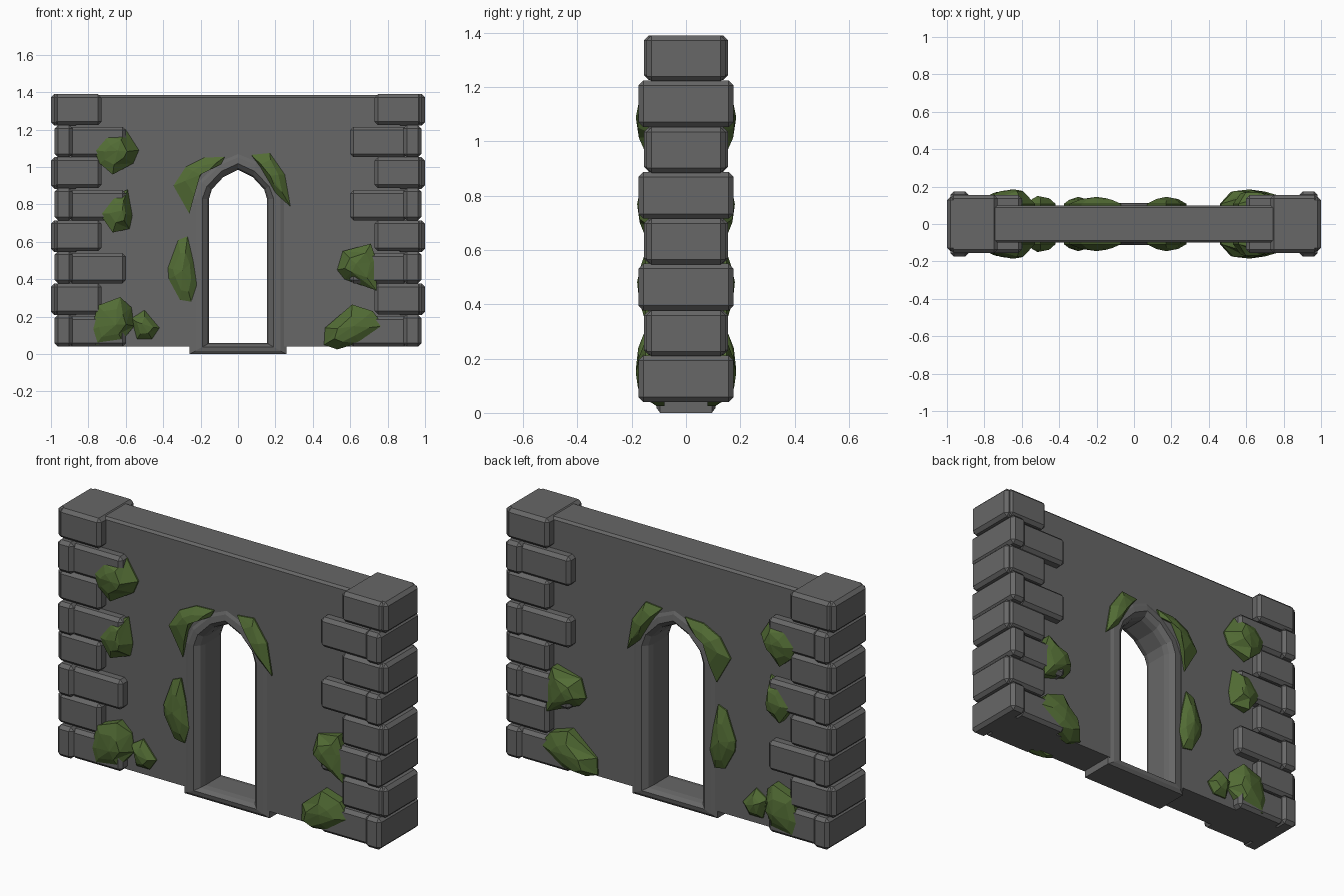
import bpy, bmesh, random
from mathutils import Vector

if "Cube" in bpy.data.objects:
    bpy.data.objects.remove(bpy.data.objects["Cube"])

random.seed(4)


def material(name, rgb):
    m = bpy.data.materials.new(name)
    m.diffuse_color = (*rgb, 1)
    m.use_nodes = True
    m.node_tree.nodes["Principled BSDF"].inputs["Base Color"].default_value = m.diffuse_color
    return m


STONE = material("grey stone", (0.135, 0.135, 0.135))
MOSS = material("moss green", (0.085, 0.15, 0.035))


def finish(bm, name, mat):
    bmesh.ops.recalc_face_normals(bm, faces=bm.faces)
    me = bpy.data.meshes.new(name)
    bm.to_mesh(me)
    bm.free()
    me.materials.append(mat)
    ob = bpy.data.objects.new(name, me)
    bpy.context.collection.objects.link(ob)
    return ob


def block(name, x0, x1, hy, z0, z1, bevel=0.018):
    """Chamfered stone block, symmetric in y."""
    bm = bmesh.new()
    bmesh.ops.create_cube(bm, size=1)
    for v in bm.verts:
        v.co = Vector(((x0 + x1) / 2 + v.co.x * (x1 - x0), v.co.y * 2 * hy,
                       (z0 + z1) / 2 + v.co.z * (z1 - z0)))
    bmesh.ops.bevel(bm, geom=bm.edges[:], offset=bevel, segments=1, affect='EDGES')
    return finish(bm, name, STONE)


def mirrored(half):
    """Half outline from bottom right to the apex, completed on the left."""
    return half + [(-x, z) for x, z in reversed(half[:-1])]


# door frame: closed ring, inner and outer outline
outer = mirrored([(.258, 0), (.258, .83), (.215, .93), (.1, 1.04), (0, 1.08)])
inner = mirrored([(.155, .058), (.155, .83), (.14, .88), (.08, .945), (0, .985)])

# wall slab with doorway notch hidden under the frame
notch = [(o[0] * .5 + i[0] * .5, max(.04, o[1] * .5 + i[1] * .5))
         for o, i in zip(outer, inner)]
notch[0], notch[-1] = (notch[0][0], .04), (notch[-1][0], .04)
outline = [(.96, .04), (.96, 1.385), (-.96, 1.385), (-.96, .04)] + notch[::-1]
bm = bmesh.new()
face = bm.faces.new([bm.verts.new((x, -.1, z)) for x, z in outline])
ext = bmesh.ops.extrude_face_region(bm, geom=[face])
bmesh.ops.translate(bm, vec=(0, .2, 0),
                    verts=[g for g in ext['geom'] if isinstance(g, bmesh.types.BMVert)])
top = [e for e in bm.edges if all(v.co.z > 1.38 for v in e.verts)
       and abs(e.verts[0].co.x - e.verts[1].co.x) > 1]
bmesh.ops.bevel(bm, geom=top, offset=.012, segments=1, affect='EDGES')
finish(bm, "wall", STONE)

# frame cross-section: (fraction from outer to inner, y)
section = [(0, -.095), (.3, -.108), (.65, -.112), (.9, -.09), (1, -.06)]
section += [(t, -y) for t, y in reversed(section)]
bm = bmesh.new()
rings = [[bm.verts.new((o[0] + (i[0] - o[0]) * t, y, o[1] + (i[1] - o[1]) * t))
          for t, y in section] for o, i in zip(outer, inner)]
for a in range(len(rings)):
    r, s = rings[a], rings[(a + 1) % len(rings)]
    for k in range(len(section)):
        n = (k + 1) % len(section)
        bm.faces.new((r[k], r[n], s[n], s[k]))
finish(bm, "door_frame", STONE)

# corner stones: eight alternating courses at both ends
step = (1.39 - .04) / 8
for side, label in ((1, "right"), (-1, "left")):
    for row in range(8):
        z0, z1 = .04 + row * step, .04 + (row + 1) * step
        if row % 2 == 0:
            parts = [(.885, .98, .175, z0, z1 + .003), (.6, .905, .155, z0, z1 - .006)]
        else:
            parts = [(.85, 1.0, .145, z0, z1), (.73, .982, .155, z0 + .004, z1)]
        for n, (x0, x1, hy, a, b) in enumerate(parts):
            xs = sorted((x0 * side, x1 * side))
            block(f"corner_stone_{label}_{row + 1}_{n + 1}", *xs, hy, a, b)

# moss patches: name -> (height of the bulge, outline in x, z)
patches = {
    "moss_upper_left": (.185, [(-.77, 1.09), (-.71, 1.16), (-.6, 1.2), (-.53, 1.09),
                               (-.56, 1.02), (-.67, .96), (-.74, 1.02)]),
    "moss_middle_left": (.18, [(-.74, .75), (-.67, .84), (-.59, .88), (-.565, .74),
                               (-.58, .67), (-.67, .65)]),
    "moss_bottom_left": (.185, [(-.785, .13), (-.75, .26), (-.63, .305), (-.57, .25),
                                (-.555, .15), (-.62, .07), (-.76, .05)]),
    "moss_small": (.15, [(-.57, .19), (-.5, .235), (-.42, .14), (-.46, .08), (-.54, .08)]),
    "moss_jamb": (.145, [(-.375, .46), (-.32, .61), (-.27, .63), (-.24, .5),
                         (-.22, .37), (-.25, .28), (-.31, .29), (-.37, .4)]),
    "moss_arch_left": (.145, [(-.345, .9), (-.28, 1.0), (-.18, 1.05), (-.07, 1.055),
                              (-.09, 1.015), (-.17, 1.01), (-.23, .9), (-.26, .75)]),
    "moss_arch_right": (.145, [(.07, 1.065), (.17, 1.075), (.25, .96), (.28, .79),
                               (.2, .86), (.12, 1.0)]),
    "moss_middle_right": (.18, [(.53, .45), (.56, .55), (.71, .59), (.74, .5),
                                (.74, .34), (.57, .4)]),
    "moss_bottom_right": (.185, [(.46, .05), (.465, .14), (.61, .265), (.72, .23),
                                 (.78, .15), (.65, .06), (.53, .025)]),
}
for name, (peak, pts) in patches.items():
    cx = sum(p[0] for p in pts) / len(pts)
    cz = sum(p[1] for p in pts) / len(pts)
    ring_scale = [random.uniform(.45, .7) for _ in pts]
    dx, dz = random.uniform(-.02, .02), random.uniform(-.02, .02)
    for side, label in ((-1, "front"), (1, "back")):
        bm = bmesh.new()
        # skirt, rim (raised where it sits on a stone), inner ring, crown
        base = [bm.verts.new((x, side * .08, z)) for x, z in pts]
        rim = [bm.verts.new((x, side * (.15 if abs(x) > .6 else .108), z)) for x, z in pts]
        ring = [bm.verts.new((cx + (x - cx) * s, side * (peak - .05 * (s - .4) - .004),
                              cz + (z - cz) * s)) for (x, z), s in zip(pts, ring_scale)]
        crown = bm.verts.new((cx + dx, side * peak, cz + dz))
        bm.faces.new(base)
        for k in range(len(pts)):
            n = (k + 1) % len(pts)
            bm.faces.new((base[k], base[n], rim[n], rim[k]))
            bm.faces.new((rim[k], rim[n], ring[n]))
            bm.faces.new((rim[k], ring[n], ring[k]))
            bm.faces.new((ring[k], ring[n], crown))
        finish(bm, f"{name}_{label}", MOSS)
